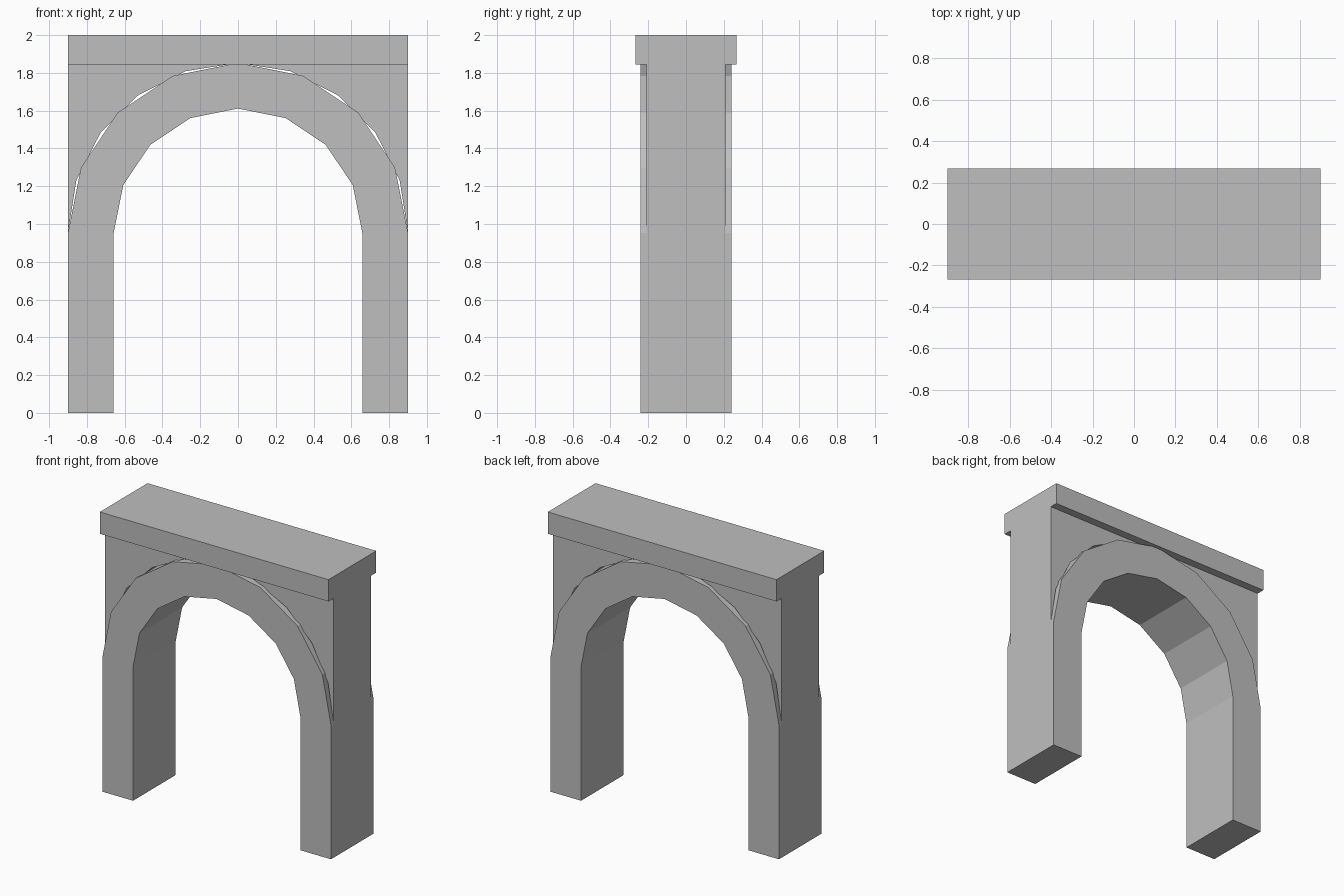
import bpy
import bmesh
from math import cos, sin, radians

cube = bpy.data.objects.get("Cube")
if cube:
    bpy.data.objects.remove(cube, do_unlink=True)

HALF_WIDTH = 0.9
INNER_RADIUS = 0.658
SPRING_Z = 0.953
CAP_Z = 1.845
TOP_Z = 2.0

stone = bpy.data.materials.new("grey stone")
stone.use_nodes = True
GREY = (0.52, 0.52, 0.52, 1.0)
stone.diffuse_color = GREY
stone.node_tree.nodes["Principled BSDF"].inputs["Base Color"].default_value = GREY


def arc(radius, start, stop, step):
    """Points on a faceted arc around the springing centre."""
    count = round(abs(stop - start) / step)
    angles = [radians(start + (stop - start) * i / count) for i in range(count + 1)]
    return [(radius * cos(a), SPRING_Z + radius * sin(a)) for a in angles]


def prism(name, profile, half_depth):
    """Extrude a front profile symmetrically through the depth."""
    bm = bmesh.new()
    face = bm.faces.new([bm.verts.new((x, -half_depth, z)) for x, z in profile])
    extruded = bmesh.ops.extrude_face_region(bm, geom=[face], use_keep_orig=True)
    verts = [g for g in extruded["geom"] if isinstance(g, bmesh.types.BMVert)]
    bmesh.ops.translate(bm, verts=verts, vec=(0, 2 * half_depth, 0))
    bmesh.ops.recalc_face_normals(bm, faces=bm.faces)
    mesh = bpy.data.meshes.new(name)
    bm.to_mesh(mesh)
    bm.free()
    mesh.materials.append(stone)
    obj = bpy.data.objects.new(name, mesh)
    bpy.context.collection.objects.link(obj)
    return obj


# Legs and arch ring in one piece
outer = [(HALF_WIDTH, 0)] + arc(HALF_WIDTH, 0, 180, 22.5) + [(-HALF_WIDTH, 0)]
inner = [(-INNER_RADIUS, 0)] + arc(INNER_RADIUS, 180, 0, 22.5) + [(INNER_RADIUS, 0)]
prism("arch_and_legs", outer + inner, 0.24)

# Recessed corner walls above the arch, cut along a finer arc
for side, name in ((1, "left_corner_wall"), (-1, "right_corner_wall")):
    edge = arc(HALF_WIDTH, 0, 72, 18) + [(0.05, CAP_Z), (HALF_WIDTH, CAP_Z)]
    prism(name, [(side * x, z) for x, z in edge], 0.21)

# Overhanging top slab
prism("top_slab", [(-HALF_WIDTH, CAP_Z), (HALF_WIDTH, CAP_Z),
                   (HALF_WIDTH, TOP_Z), (-HALF_WIDTH, TOP_Z)], 0.268)
